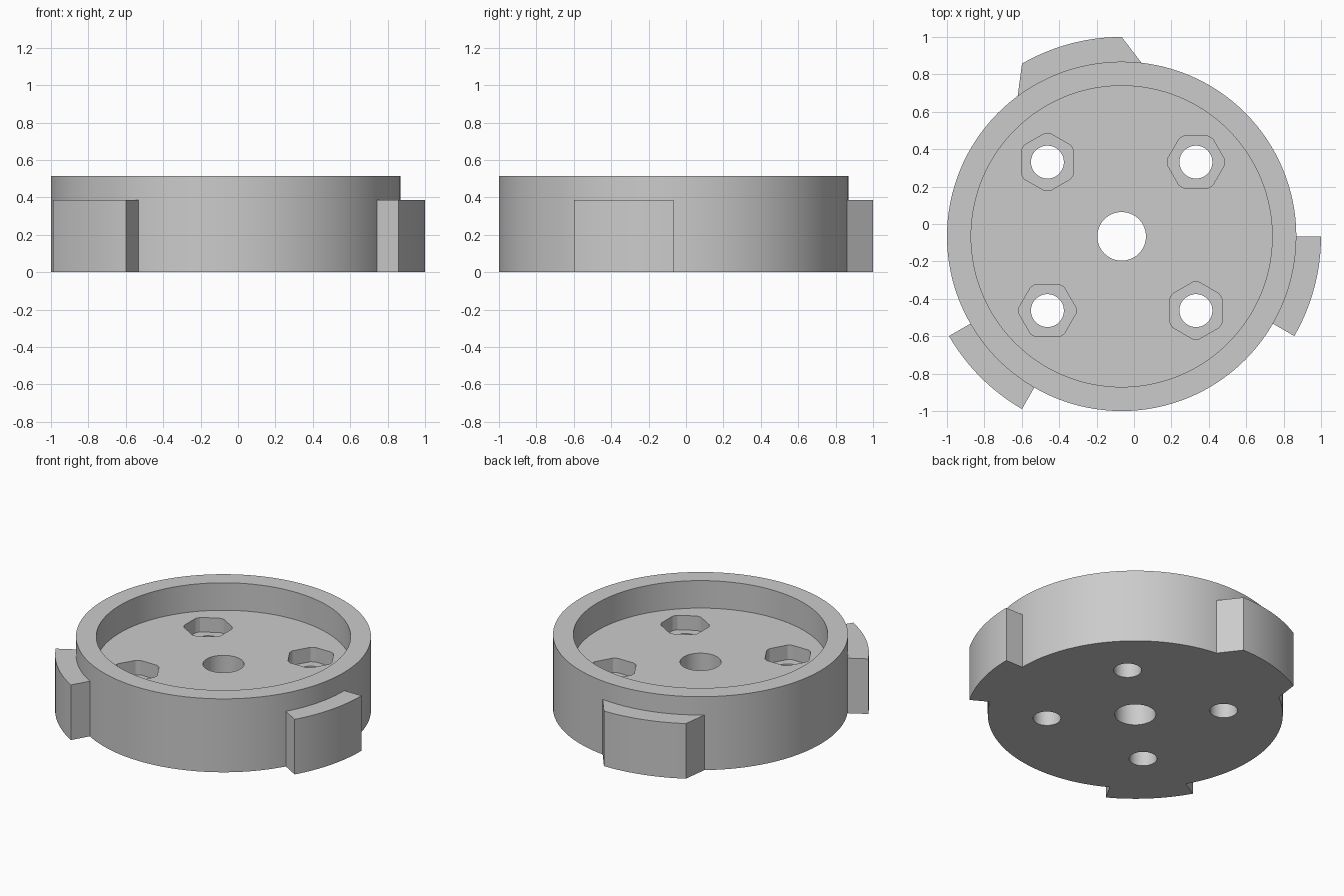
import bpy
import bmesh
from math import cos, sin, radians

if "Cube" in bpy.data.objects:
    bpy.data.objects.remove(bpy.data.objects["Cube"], do_unlink=True)

CENTRE = -0.066            # hub axis in both x and y
R_OUT, R_IN, R_TAB = 0.934, 0.805, 1.066
HEIGHT, FLOOR, TAB_TOP, POCKET = 0.513, 0.321, 0.385, 0.22
BOLT = 0.397               # bolt offset from the axis in x and y

grey = bpy.data.materials.new("plain grey")
grey.use_nodes = True
grey.diffuse_color = (0.6, 0.6, 0.6, 1)
grey.node_tree.nodes["Principled BSDF"].inputs["Base Color"].default_value = (0.6, 0.6, 0.6, 1)


def polar(r, degrees):
    return r * cos(radians(degrees)), r * sin(radians(degrees))


def circle(r, n=128):
    return [polar(r, 360 * i / n) for i in range(n)]


def prism(name, outline, z0, z1, dx=0, dy=0):
    """Extrude a flat outline upward, placed relative to the hub axis."""
    bm = bmesh.new()
    face = bm.faces.new([bm.verts.new((x + dx + CENTRE, y + dy + CENTRE, z0)) for x, y in outline])
    top = bmesh.ops.extrude_face_region(bm, geom=[face])["geom"]
    verts = [v for v in top if isinstance(v, bmesh.types.BMVert)]
    bmesh.ops.translate(bm, verts=verts, vec=(0, 0, z1 - z0))
    bmesh.ops.recalc_face_normals(bm, faces=bm.faces)
    mesh = bpy.data.meshes.new(name)
    bm.to_mesh(mesh)
    bm.free()
    mesh.materials.append(grey)
    obj = bpy.data.objects.new(name, mesh)
    bpy.context.collection.objects.link(obj)
    return obj


def select(obj):
    bpy.ops.object.select_all(action="DESELECT")
    obj.select_set(True)
    bpy.context.view_layer.objects.active = obj


def cut(obj, cutter):
    cutter.hide_render = True
    mod = obj.modifiers.new("cut", "BOOLEAN")
    mod.operation, mod.solver, mod.object = "DIFFERENCE", "EXACT", cutter
    select(obj)
    bpy.ops.object.modifier_apply(modifier=mod.name)
    bpy.data.objects.remove(cutter, do_unlink=True)


# Shallow cup with a central bore
cup = prism("cup_body", circle(R_OUT), 0, HEIGHT)
cut(cup, prism("recess_cutter", circle(R_IN), FLOOR, HEIGHT + 0.1))
cut(cup, prism("bore_cutter", circle(0.13, 64), -0.1, HEIGHT))

# Four bolt holes, each with a blunt-cornered hexagonal nut pocket
for i in range(4):
    sx, sy = ((1, 1), (-1, 1), (-1, -1), (1, -1))[i]
    x, y = sx * BOLT, sy * BOLT
    nut = [polar(0.153, 90 * i + 60 * k + d) for k in range(6) for d in (-6, 0, 6)]
    cut(cup, prism("nut_cutter", nut, POCKET, HEIGHT, x, y))
    cut(cup, prism("bolt_cutter", circle(0.088, 48), -0.1, HEIGHT, x, y))


# Three outer lugs; the back one widens toward its base
def lug(name, start, end, flare=0, n=16):
    outer = [polar(R_TAB, start + (end - start) * i / n) for i in range(n + 1)]
    a, b = end + flare, start - flare
    inner = [polar(R_OUT - 0.003, a + (b - a) * i / n) for i in range(n + 1)]
    return prism(name, outer + inner, 0, TAB_TOP)


parts = [
    cup,
    lug("left_lug", -30, 0),
    lug("right_lug", 210, 240),
    lug("back_lug", 90, 120, 6.7),
]
for part in parts:
    select(part)
    bpy.ops.object.shade_smooth_by_angle(angle=radians(20))
